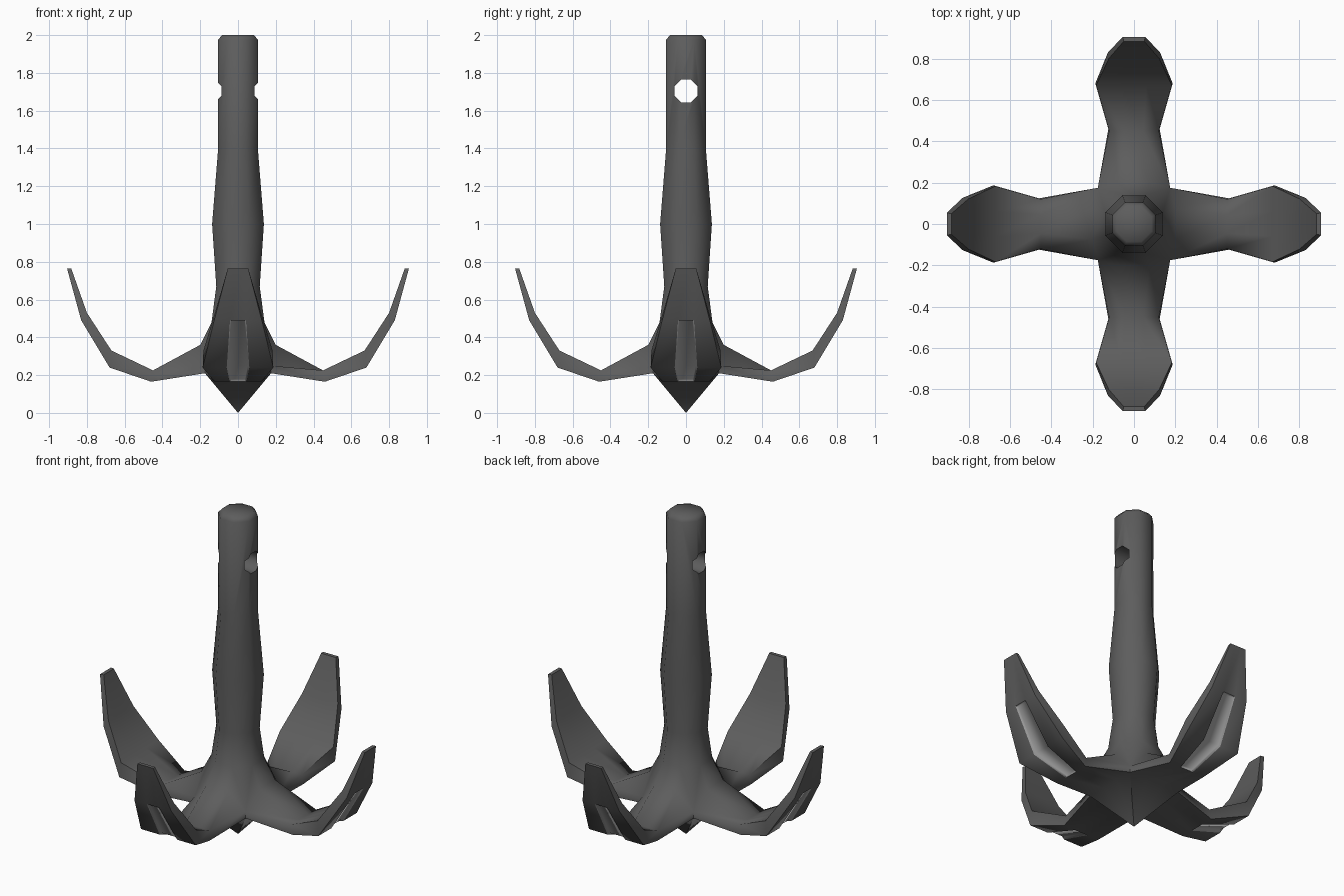
import bpy, bmesh, math
from mathutils import Matrix, Vector

cube = bpy.data.objects.get("Cube")
if cube:
    bpy.data.objects.remove(cube, do_unlink=True)


def make_material(name, value):
    mat = bpy.data.materials.new(name)
    mat.use_nodes = True
    color = (value, value, value, 1)
    mat.diffuse_color = color
    mat.node_tree.nodes["Principled BSDF"].inputs["Base Color"].default_value = color
    return mat


dark_iron = make_material("dark iron", 0.11)
bare_steel = make_material("bare steel", 0.42)

# Shank rings: height, half width across flats
SHANK = [(0.48, 0.14), (0.67, 0.115), (1.0, 0.137), (1.4, 0.105), (1.975, 0.105), (2.0, 0.085)]
# Fluke stations: lower (r, z), upper (r, z), half width, half width of centre strip
FLUKE = [
    ((0.46, 0.165), (0.45, 0.225), 0.12, 0.045),
    ((0.68, 0.24), (0.67, 0.33), 0.183, 0.06),
    ((0.83, 0.49), (0.80, 0.53), 0.122, 0.042),
    ((0.905, 0.765), (0.883, 0.765), 0.05, 0.02),
]
CORNER = 0.175
TAN = math.tan(math.pi / 8)

bm = bmesh.new()


def add_quarter(turn):
    """One fluke with its share of the crown and shank."""
    def vert(x, y, z):
        return bm.verts.new(turn @ Vector((x, y, z)))

    def face(*vs):
        return bm.faces.new(vs)

    # Shank: one flat side and the diagonal side next to it
    rings = []
    for z, a in SHANK:
        h = a * TAN
        rings.append([vert(a, -h, z), vert(a, h, z), vert(h, a, z)])
    for lo, hi in zip(rings, rings[1:]):
        for i in range(2):
            face(lo[i], lo[i + 1], hi[i + 1], hi[i])
    peak = vert(0, 0, 2.0)
    for i in range(2):
        face(rings[-1][i], rings[-1][i + 1], peak)

    # Arm and fluke: four columns above, four below
    c = CORNER
    uppers = [[vert(c, -c, 0.25), vert(0.2, -0.075, 0.36),
               vert(0.2, 0.075, 0.36), vert(c, c, 0.25)]]
    lowers = [[vert(c, y, 0.21) for y in (-c, -0.055, 0.055, c)]]
    for (lr, lz), (ur, uz), w, p in FLUKE:
        uppers.append([vert(ur, y, uz) for y in (-w, -p, p, w)])
        lowers.append([vert(lr, y, lz) for y in (-w - 0.004, -p, p, w + 0.004)])
    for s in range(len(FLUKE)):
        u, un, l, ln = uppers[s], uppers[s + 1], lowers[s], lowers[s + 1]
        for i in range(3):
            face(u[i], un[i], un[i + 1], u[i + 1])
            under = face(l[i], l[i + 1], ln[i + 1], ln[i])
            if i == 1 and s in (1, 2):
                under.material_index = 1
        for i in (0, 3):
            face(u[i], l[i], ln[i], un[i])
    for i in range(3):
        face(uppers[-1][i], lowers[-1][i], lowers[-1][i + 1], uppers[-1][i + 1])

    # Crown shoulder and pointed base
    r, u = rings[0], uppers[0]
    face(r[0], u[1], u[2], r[1])
    face(r[0], u[0], u[1])
    face(r[1], u[2], u[3])
    face(r[1], u[3], r[2])
    point = vert(0, 0, 0)
    for i in range(3):
        face(lowers[0][i], lowers[0][i + 1], point)


for k in range(4):
    add_quarter(Matrix.Rotation(k * math.pi / 2, 3, "Z"))
bmesh.ops.remove_doubles(bm, verts=bm.verts[:], dist=0.0005)
bmesh.ops.recalc_face_normals(bm, faces=bm.faces[:])

# Recessed steel panels on the undersides of the flukes
panels = [f for f in bm.faces if f.material_index == 1]
rim = bmesh.ops.inset_region(bm, faces=panels, thickness=0.008, depth=-0.012,
                             use_even_offset=True)
for f in rim["faces"]:
    f.material_index = 1

mesh = bpy.data.meshes.new("grapnel_anchor")
bm.to_mesh(mesh)
bm.free()
mesh.materials.append(dark_iron)
mesh.materials.append(bare_steel)
anchor = bpy.data.objects.new("grapnel_anchor", mesh)
bpy.context.collection.objects.link(anchor)

# Rope eye through the top of the shank
bpy.ops.mesh.primitive_cylinder_add(vertices=8, radius=0.066, depth=0.6,
                                    location=(0, 0, 1.705),
                                    rotation=(0, math.pi / 2, 0))
cutter = bpy.context.object
cutter.name = "rope_eye_cutter"
cutter.data.transform(Matrix.Rotation(math.pi / 8, 4, "Z"))
cutter.data.materials.append(dark_iron)
cutter.hide_render = True

bpy.ops.object.select_all(action="DESELECT")
anchor.select_set(True)
bpy.context.view_layer.objects.active = anchor
cut = anchor.modifiers.new("rope_eye", "BOOLEAN")
cut.operation = "DIFFERENCE"
cut.solver = "EXACT"
cut.object = cutter
bpy.ops.object.modifier_apply(modifier=cut.name)
bpy.data.objects.remove(cutter, do_unlink=True)
bpy.ops.object.shade_smooth_by_angle(angle=math.radians(63))
